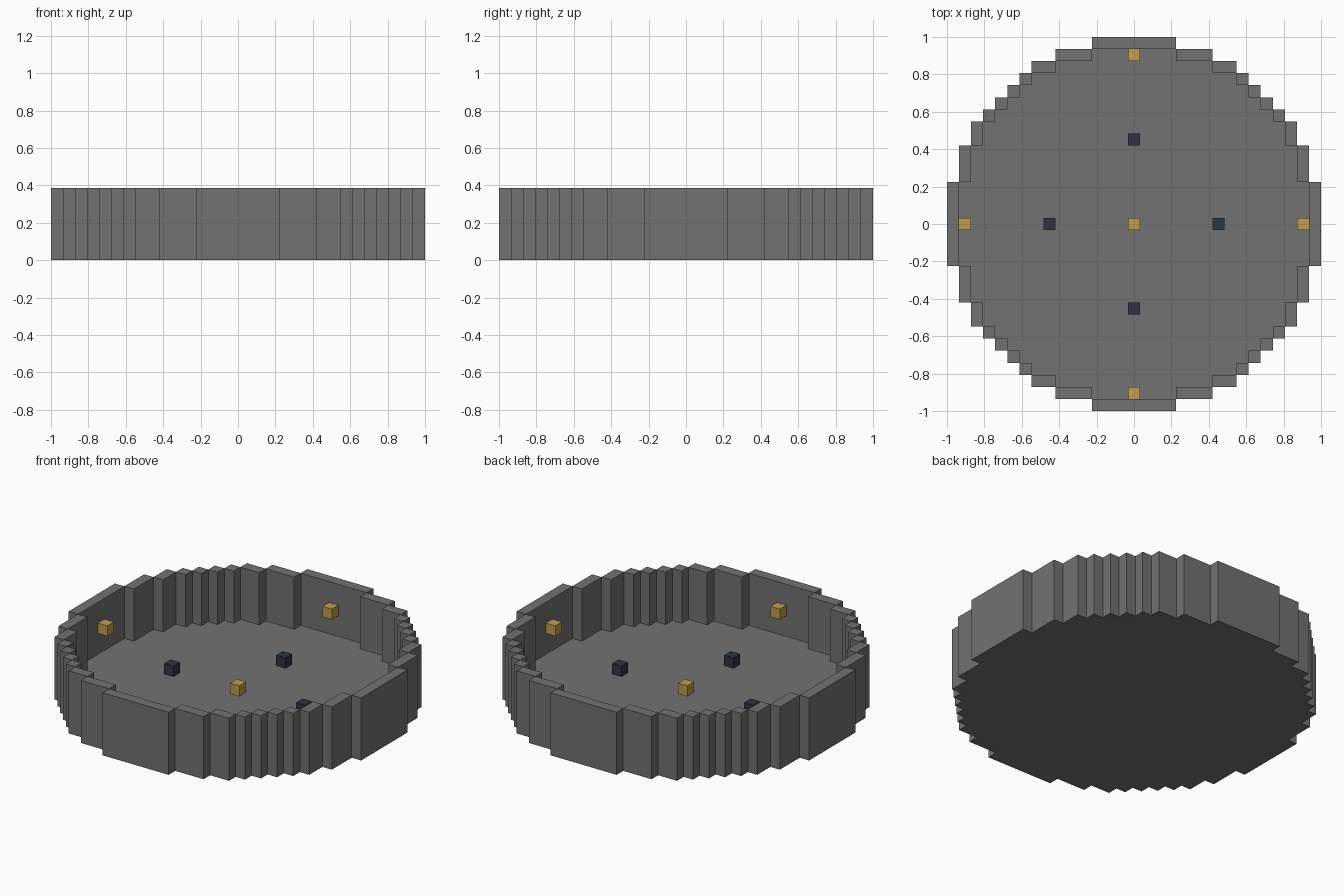
import bpy
import bmesh
from mathutils import Vector

cube = bpy.data.objects.get("Cube")
if cube:
    bpy.data.objects.remove(cube, do_unlink=True)

CELL = 2 / 31        # size of one block
RADIUS = 15.5        # in blocks
LEVELS = 6           # total height in blocks


def material(name, colour):
    mat = bpy.data.materials.new(name)
    mat.use_nodes = True
    mat.diffuse_color = (*colour, 1)
    mat.node_tree.nodes["Principled BSDF"].inputs["Base Color"].default_value = (*colour, 1)
    return mat


stone = material("grey_stone", (0.168, 0.168, 0.168))
gold = material("gold", (0.53, 0.34, 0.07))
navy = material("dark_navy", (0.024, 0.035, 0.055))

AXES = [Vector(a) for a in ((1, 0, 0), (0, 1, 0), (0, 0, 1))]


def block_object(name, blocks, mat):
    """Skin a set of grid blocks, merging the flat areas into single faces."""
    bm = bmesh.new()
    for block in blocks:
        centre = Vector(block) + Vector((0, 0, 0.5))
        for i in range(3):
            for sign in (1, -1):
                n = AXES[i] * sign
                if tuple(int(c) for c in Vector(block) + n) in blocks:
                    continue
                u, v = AXES[(i + 1) % 3], AXES[(i + 2) % 3] * sign
                corners = (-u - v, u - v, u + v, v - u)
                bm.faces.new([bm.verts.new((centre + (n + c) / 2) * CELL) for c in corners])
    bmesh.ops.remove_doubles(bm, verts=bm.verts, dist=CELL / 100)
    bmesh.ops.dissolve_limit(bm, angle_limit=0.02, verts=bm.verts, edges=bm.edges)
    mesh = bpy.data.meshes.new(name)
    bm.to_mesh(mesh)
    bm.free()
    mesh.materials.append(mat)
    obj = bpy.data.objects.new(name, mesh)
    bpy.context.collection.objects.link(obj)


def in_disc(x, y):
    return x * x + y * y <= RADIUS * RADIUS


# Round floor with a one-block rim wall
span = range(-15, 16)
disc = [(x, y) for x in span for y in span if in_disc(x, y)]
rim = [(x, y) for x, y in disc
       if not all(in_disc(x + dx, y + dy) for dx, dy in ((1, 0), (-1, 0), (0, 1), (0, -1)))]
shell = {(x, y, 0) for x, y in disc}
shell |= {(x, y, z) for x, y in rim for z in range(1, LEVELS)}
block_object("arena_floor_and_wall", shell, stone)

# Gold block in the middle, gold wall blocks and dark floor blocks on each side
block_object("centre_block", {(0, 0, 1)}, gold)
for side, dx, dy in (("left", 1, 0), ("right", -1, 0), ("back", 0, 1), ("front", 0, -1)):
    block_object("wall_block_" + side, {(14 * dx, 14 * dy, 3)}, gold)
    block_object("floor_block_" + side, {(7 * dx, 7 * dy, 1)}, navy)
